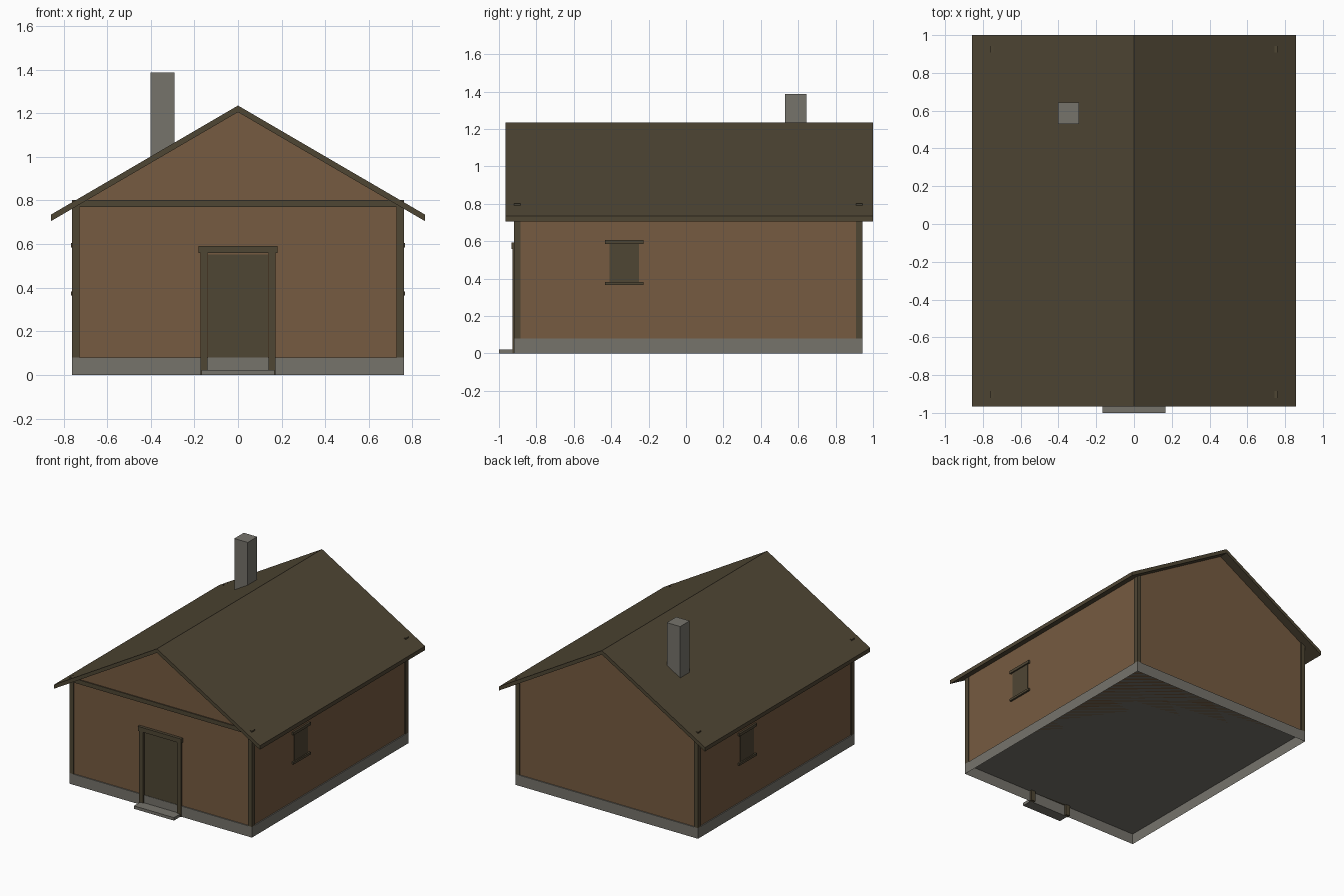
import bpy, bmesh

cube = bpy.data.objects.get("Cube")
if cube:
    bpy.data.objects.remove(cube, do_unlink=True)


def material(name, r, g, b):
    m = bpy.data.materials.new(name)
    m.use_nodes = True
    m.diffuse_color = (r, g, b, 1)
    m.node_tree.nodes["Principled BSDF"].inputs["Base Color"].default_value = (r, g, b, 1)
    return m


WALL = material("brown wall", 0.18, 0.104, 0.052)
WOOD = material("dark wood", 0.078, 0.061, 0.034)
STONE = material("grey stone", 0.18, 0.172, 0.148)


def finish(name, bm, mat):
    bmesh.ops.recalc_face_normals(bm, faces=bm.faces)
    mesh = bpy.data.meshes.new(name)
    bm.to_mesh(mesh)
    bm.free()
    mesh.materials.append(mat)
    ob = bpy.data.objects.new(name, mesh)
    bpy.context.collection.objects.link(ob)
    return ob


def prism(name, profile, y0, y1, mat):
    """Extrude an x-z profile along y."""
    bm = bmesh.new()
    face = bm.faces.new([bm.verts.new((x, y0, z)) for x, z in profile])
    ext = bmesh.ops.extrude_face_region(bm, geom=[face])["geom"]
    verts = [v for v in ext if isinstance(v, bmesh.types.BMVert)]
    bmesh.ops.translate(bm, vec=(0, y1 - y0, 0), verts=verts)
    return finish(name, bm, mat)


def box(name, x, y, z, mat, open_bottom=False):
    bm = bmesh.new()
    bmesh.ops.create_cube(bm, size=1)
    for v in bm.verts:
        v.co = [r[0] if c < 0 else r[1] for c, r in zip(v.co, (x, y, z))]
    if open_bottom:
        bottom = [f for f in bm.faces if all(v.co.z == z[0] for v in f.verts)]
        bmesh.ops.delete(bm, geom=bottom, context="FACES")
    return finish(name, bm, mat)


W, FRONT, BACK = 0.76, -0.92, 0.943   # outer footprint
RIDGE, SLOPE, THICK, EAVE = 1.235, 0.583, 0.03, 0.858
IN = 0.008                            # wall setback


def roof_z(x):
    return RIDGE - SLOPE * abs(x)


# Foundation, hollow below, and door step
box("foundation", (-W, W), (FRONT, BACK), (0, 0.08), STONE, open_bottom=True)
box("door_step", (-0.167, 0.167), (-1.0, FRONT), (0, 0.022), STONE)

# Walls with gables
w = W - IN
prism("walls", [(-w, 0.08), (w, 0.08), (w, roof_z(w) - THICK),
                (0, RIDGE - THICK), (-w, roof_z(w) - THICK)],
      FRONT + IN, BACK - IN, WALL)

# Pitched roof
outer = [(x, roof_z(x)) for x in (-EAVE, 0, EAVE)]
inner = [(x, z - THICK) for x, z in reversed(outer)]
prism("roof", outer + inner, -0.965, 1.0, WOOD)

# Chimney
box("chimney", (-0.402, -0.29), (0.53, 0.643), (0.95, 1.387), STONE)

# Corner posts
for side, xs in (("right", (-W, -W + 0.033)), ("left", (W - 0.033, W))):
    for end, ys in (("front", (FRONT, FRONT + 0.035)), ("back", (BACK - 0.035, BACK))):
        box(f"{end}_{side}_post", xs, ys, (0.08, 0.802), WOOD)

# Gable beam
box("front_beam", (-W, W), (FRONT, FRONT + 0.03), (0.77, 0.802), WOOD)

# Door with frame
box("door", (-0.137, 0.137), (FRONT + 0.003, FRONT + 0.02), (0.08, 0.552), WOOD)
for side, xs in (("right", (-0.173, -0.14)), ("left", (0.14, 0.173))):
    box(f"door_{side}_jamb", xs, (FRONT - 0.008, FRONT + 0.02), (0, 0.56), WOOD)
box("door_lintel", (-0.18, 0.18), (FRONT - 0.014, FRONT + 0.02), (0.558, 0.592), WOOD)

# One shuttered window on each long side, at opposite ends
for side, s, y in (("left", 1, -0.33), ("right", -1, 0.353)):
    def plate(part, half, z, out):
        xs = sorted((s * (W - 0.02), s * (W + out)))
        box(f"{side}_window_{part}", xs, (y - half, y + half), z, WOOD)
    plate("shutter", 0.08, (0.375, 0.592), -0.004)
    plate("lintel", 0.102, (0.585, 0.606), 0.006)
    plate("sill", 0.102, (0.365, 0.382), 0.006)
